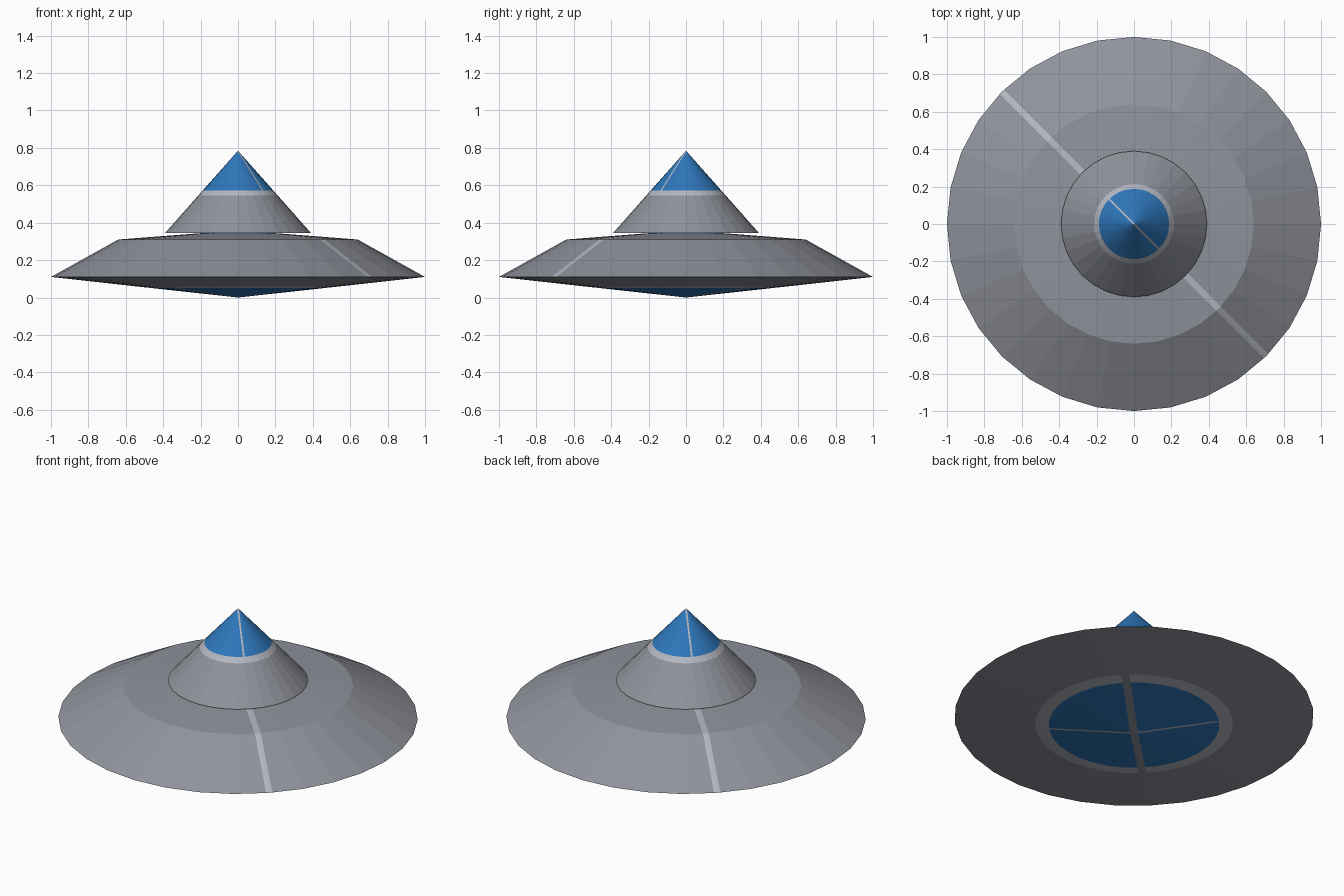
import bpy, bmesh, math
from mathutils import Vector

if "Cube" in bpy.data.objects:
    bpy.data.objects.remove(bpy.data.objects["Cube"])

SIDES = 32


def lin(v):
    v /= 255
    return v / 12.92 if v <= 0.04045 else ((v + 0.055) / 1.055) ** 2.4


def material(name, rgb):
    m = bpy.data.materials.new(name)
    m.diffuse_color = [lin(c) for c in rgb] + [1]
    m.use_nodes = True
    m.node_tree.nodes["Principled BSDF"].inputs["Base Color"].default_value = m.diffuse_color
    return m


MATS = [material("hull grey", (144, 147, 156)),
        material("light grey trim", (180, 184, 194)),
        material("blue", (46, 119, 187))]
GREY, LIGHT, BLUE = range(3)

SEAM = Vector((1, 1, 0)).normalized()    # across the front-right seam
CROSS = Vector((1, -1, 0)).normalized()  # across the other diagonal


def revolve(name, profile, cuts, rule):
    """Spin a (radius, z) profile, cut stripe edges, colour faces by rule."""
    bm = bmesh.new()
    rings = []
    for r, z in profile:
        n = 1 if r == 0 else SIDES
        rings.append([bm.verts.new((r * math.cos(2 * math.pi * i / SIDES),
                                    r * math.sin(2 * math.pi * i / SIDES), z))
                      for i in range(n)])
    for a, b in zip(rings, rings[1:]):
        for i in range(SIDES):
            j = (i + 1) % SIDES
            if len(a) == 1:
                bm.faces.new((a[0], b[j], b[i]))
            elif len(b) == 1:
                bm.faces.new((a[i], a[j], b[0]))
            else:
                bm.faces.new((a[i], a[j], b[j], b[i]))
    for normal, half in cuts:
        for s in (-half, half):
            bmesh.ops.bisect_plane(bm, geom=bm.verts[:] + bm.edges[:] + bm.faces[:],
                                   dist=1e-5, plane_co=normal * s, plane_no=normal)
    for f in bm.faces:
        f.material_index = rule(f.calc_center_median())
    me = bpy.data.meshes.new(name)
    bm.to_mesh(me)
    bm.free()
    for m in MATS:
        me.materials.append(m)
    ob = bpy.data.objects.new(name, me)
    bpy.context.collection.objects.link(ob)
    return ob


def within(c, normal, half):
    return abs(c.dot(normal)) < half


# Underside: shallow inverted cone with blue disc, trim ring and cross lines
def under_rule(c):
    r = math.hypot(c.x, c.y)
    if r > 0.55 or within(c, CROSS, 0.022):
        return GREY
    if r > 0.475 or within(c, SEAM, 0.008):
        return LIGHT
    return BLUE


revolve("saucer_underside",
        [(0, 0), (0.475, 0.052), (0.55, 0.06), (1, 0.11)],
        [(SEAM, 0.008), (CROSS, 0.022)], under_rule)


# Upper hull: sloped rim and shallow roof with a diagonal light seam
def hull_rule(c):
    r = math.hypot(c.x, c.y)
    if r < 0.21:
        return BLUE
    return LIGHT if r < 0.24 or within(c, SEAM, 0.017) else GREY


revolve("saucer_hull",
        [(1, 0.11), (0.64, 0.31), (0.24, 0.341), (0.21, 0.343), (0, 0.36)],
        [(SEAM, 0.017)], hull_rule)


# Top cone: blue tip with a thin seam, light ring, grey skirt
def cone_rule(c):
    if c.z < 0.545:
        return GREY
    return LIGHT if c.z < 0.573 or within(c, SEAM, 0.005) else BLUE


revolve("top_cone",
        [(0.39, 0.345), (0.213, 0.545), (0.188, 0.573), (0, 0.785)],
        [(SEAM, 0.005)], cone_rule)
